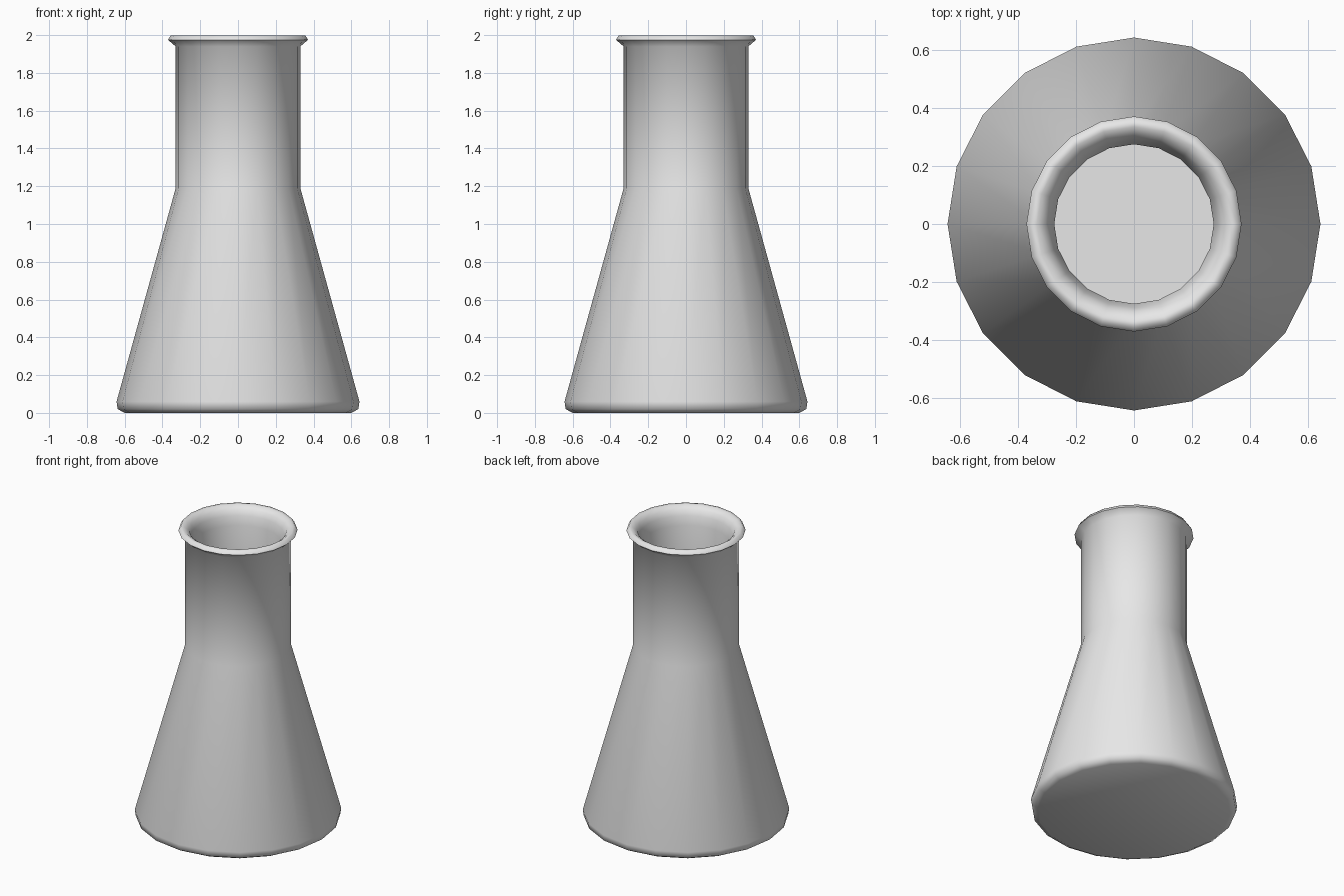
import bpy, bmesh, math
from mathutils import Matrix

if "Cube" in bpy.data.objects:
    bpy.data.objects.remove(bpy.data.objects["Cube"])

# Pale grey glass
glass = bpy.data.materials.new("pale_grey")
glass.use_nodes = True
colour = (0.8, 0.8, 0.8, 1)
glass.diffuse_color = colour
glass.node_tree.nodes["Principled BSDF"].inputs["Base Color"].default_value = colour

SIDES = 20


def lathe(name, profile, sharp_angle):
    """Revolve (radius, height) points around z; cap both ends."""
    bm = bmesh.new()
    rings = []
    for r, z in profile:
        ring = []
        for i in range(SIDES):
            a = math.tau * i / SIDES
            ring.append(bm.verts.new((r * math.cos(a), r * math.sin(a), z)))
        rings.append(ring)
    for low, high in zip(rings, rings[1:]):
        for i in range(SIDES):
            j = (i + 1) % SIDES
            bm.faces.new((low[i], low[j], high[j], high[i]))
    bm.faces.new(rings[0][::-1])
    bm.faces.new(rings[-1])
    mesh = bpy.data.meshes.new(name)
    bm.to_mesh(mesh)
    bm.free()
    mesh.materials.append(glass)
    obj = bpy.data.objects.new(name, mesh)
    bpy.context.collection.objects.link(obj)
    bpy.ops.object.select_all(action="DESELECT")
    obj.select_set(True)
    bpy.context.view_layer.objects.active = obj
    bpy.ops.object.shade_smooth_by_angle(angle=math.radians(sharp_angle))
    return obj


# Outer wall, from the foot up to the rolled lip
outer = [(0.60, 0), (0.637, 0.02), (0.643, 0.06), (0.33, 1.19), (0.33, 1.94)]
lip = [(0.371, 1.975), (0.357, 1.998), (0.335, 1.998), (0.305, 1.975), (0.29, 1.94)]
# Inner wall, from the mouth down to the floor
inner = [(0.275, 1.88), (0.275, 1.19), (0.58, 0.09), (0.57, 0.06)]
lathe("flask", outer + lip + inner, 60)
